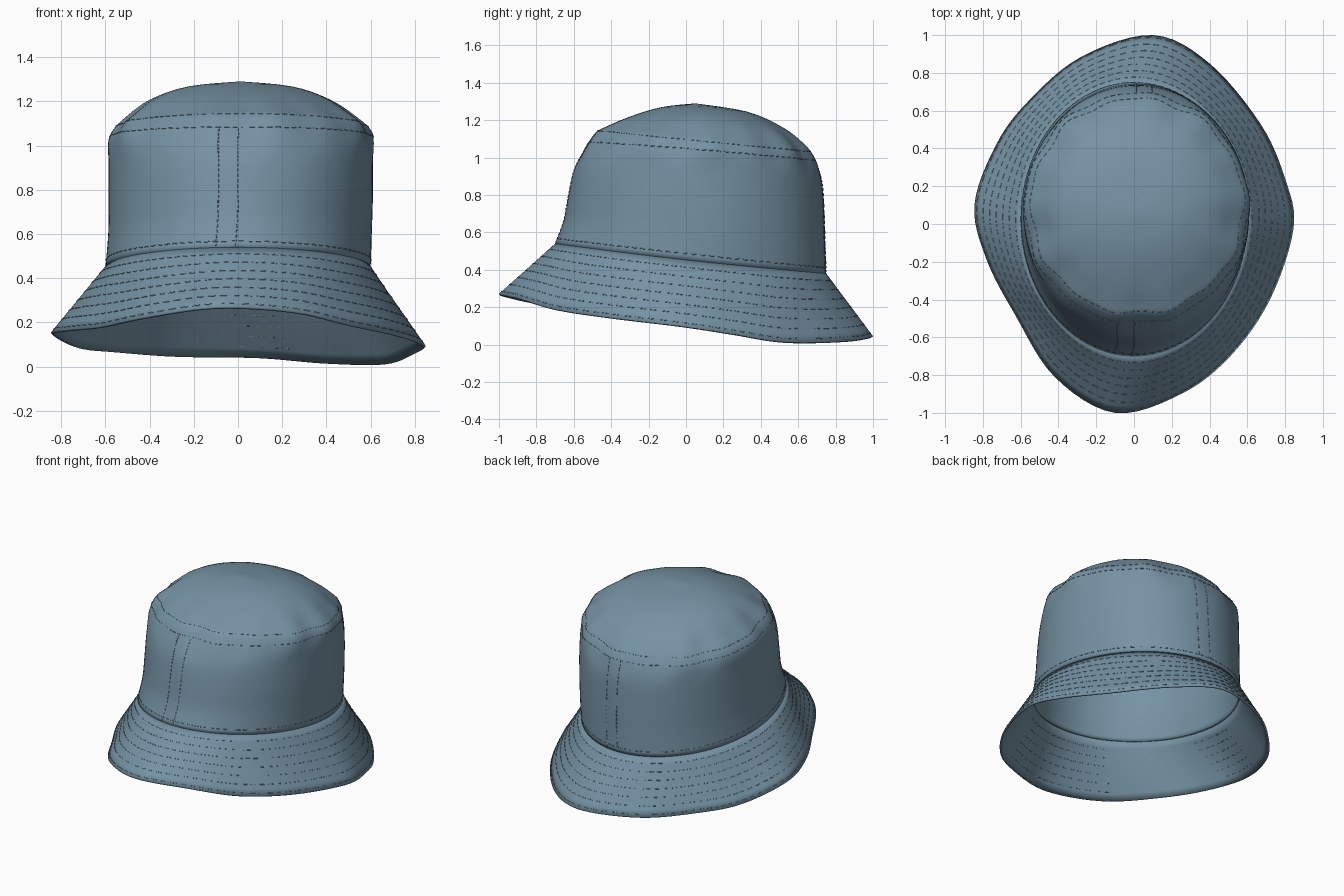
import bpy, bmesh, math
from mathutils import Vector

cube = bpy.data.objects.get("Cube")
if cube:
    bpy.data.objects.remove(cube)

SEGMENTS = 96
THICKNESS = 0.012

fabric = bpy.data.materials.new("dusty blue fabric")
fabric.use_nodes = True
fabric.diffuse_color = (0.18, 0.29, 0.37, 1)
fabric.node_tree.nodes["Principled BSDF"].inputs["Base Color"].default_value = (0.18, 0.29, 0.37, 1)

# Wavy brim edge, counterclockwise from the left side
EDGE = [Vector(p) for p in (
    (.845, -.02, .10), (.80, .24, .06), (.67, .53, .015), (.40, .85, .02),
    (.10, 1, .045), (-.28, .885, .05), (-.56, .65, .07), (-.73, .42, .09),
    (-.845, .10, .15), (-.78, -.19, .165), (-.63, -.48, .18), (-.42, -.81, .225),
    (-.10, -1, .27), (.25, -.90, .25), (.51, -.70, .19), (.72, -.40, .145))]

# Crown rings: y front, y back, x right, x left, z front, z side, z back, wrinkle
RINGS = [
    (-.70, .75, -.60, .60, .54, .45, .38, 0),
    (-.655, .745, -.587, .605, .66, .60, .52, 0),
    (-.63, .74, -.585, .61, .79, .76, .68, 0),
    (-.60, .73, -.585, .61, .93, .92, .85, 0),
    (-.555, .705, -.585, .61, 1.03, 1.01, .95, .006),
    (-.49, .675, -.56, .595, 1.13, 1.07, 1.015, .012),
    (-.43, .625, -.50, .53, 1.165, 1.13, 1.075, .014),
    (-.30, .52, -.40, .42, 1.22, 1.205, 1.16, .004),
    (-.13, .33, -.23, .25, 1.27, 1.265, 1.245, 0),
    (.05, .05, .01, .01, 1.29, 1.29, 1.29, 0)]


def catmull(p0, p1, p2, p3, t):
    return 0.5 * (2 * p1 + (p2 - p0) * t + (2 * p0 - 5 * p1 + 4 * p2 - p3) * t ** 2
                  + (3 * p1 - p0 - 3 * p2 + p3) * t ** 3)


def edge_point(a):
    s = a / math.tau * len(EDGE)
    i = math.floor(s)
    return catmull(*(EDGE[(i + k) % len(EDGE)] for k in (-1, 0, 1, 2)), s - i)


def ring_point(ring, a):
    yf, yb, xr, xl, zf, zs, zb, wrinkle = ring
    c, s = math.cos(a), math.sin(a)
    r = 1 + wrinkle * (math.sin(9 * a) + math.sin(14 * a + 1))
    return Vector(((xl + xr) / 2 + (xl - xr) / 2 * c * r,
                   (yf + yb) / 2 + (yb - yf) / 2 * s * r,
                   zs + s * (zb - zf) / 2 + s * s * ((zf + zb) / 2 - zs)))


def hat_point(a, v):
    """Point on the hat: v from -1 (brim edge) to 0 (brim seam), then up the crown rings."""
    if v < 0:
        return edge_point(a).lerp(ring_point(RINGS[0], a), v + 1)
    last = len(RINGS) - 1
    i = min(int(v), last - 1)
    picks = [ring_point(RINGS[max(0, min(last, i + k))], a) for k in (-1, 0, 1, 2)]
    return catmull(*picks, v - i)


def build_shell(name, levels):
    bm = bmesh.new()
    rows = [[bm.verts.new(hat_point(math.tau * k / SEGMENTS, v)) for k in range(SEGMENTS)]
            for v in levels]
    for low, high in zip(rows, rows[1:]):
        for k in range(SEGMENTS):
            n = (k + 1) % SEGMENTS
            bm.faces.new((low[k], low[n], high[n], high[k]))
    bmesh.ops.remove_doubles(bm, verts=bm.verts, dist=0.0005)
    mesh = bpy.data.meshes.new(name)
    bm.to_mesh(mesh)
    bm.free()
    obj = bpy.data.objects.new(name, mesh)
    bpy.context.collection.objects.link(obj)
    mesh.materials.append(fabric)
    solid = obj.modifiers.new("cloth thickness", "SOLIDIFY")
    solid.thickness = THICKNESS
    solid.offset = -1
    bpy.ops.object.select_all(action="DESELECT")
    obj.select_set(True)
    bpy.context.view_layer.objects.active = obj
    bpy.ops.object.shade_smooth_by_angle(angle=math.radians(40))


def build_stitches(name, dashes):
    """Each dash is a pair of points turned into a short thread."""
    curve = bpy.data.curves.new(name, "CURVE")
    curve.dimensions = "3D"
    curve.bevel_depth = 0.0025
    curve.bevel_resolution = 0
    curve.use_fill_caps = True
    for start, end in dashes:
        spline = curve.splines.new("POLY")
        spline.points.add(1)
        spline.points[0].co = (*start, 1)
        spline.points[1].co = (*end, 1)
    curve.materials.append(fabric)
    bpy.context.collection.objects.link(bpy.data.objects.new(name, curve))


def row(v, count=SEGMENTS, drop=0.0):
    down = Vector((0, 0, -drop))
    step = math.tau / count
    return [(hat_point(k * step, v) + down, hat_point((k + 0.6) * step, v) + down)
            for k in range(count)]


def column(a, low, high, count=26):
    step = (high - low) / count
    return [(hat_point(a, low + k * step), hat_point(a, low + (k + 0.6) * step))
            for k in range(count)]


# Cloth shells
build_shell("brim", [-1 + k / 8 for k in range(9)])
build_shell("crown", [k / 4 for k in range(4 * (len(RINGS) - 1) + 1)])

# Stitch rows around the brim, on both faces
brim_rows = [-0.95 + k * 0.14 for k in range(7)]
build_stitches("brim_stitches", [d for v in brim_rows for d in row(v)])
build_stitches("brim_underside_stitches",
               [d for v in brim_rows for d in row(v, drop=THICKNESS * 1.5)])

# Stitch rows on the crown: base band, top seam and the front and back joins
build_stitches("crown_base_stitches", row(0.3))
build_stitches("top_seam_stitches", row(4.5) + row(5.3))
front, back = math.radians(270), math.radians(90)
build_stitches("front_join_stitches", column(front - 0.17, 0.1, 4.5) + column(front - 0.02, 0.1, 4.5))
build_stitches("back_join_stitches", column(back - 0.14, 0.1, 4.5) + column(back, 0.1, 4.5))
